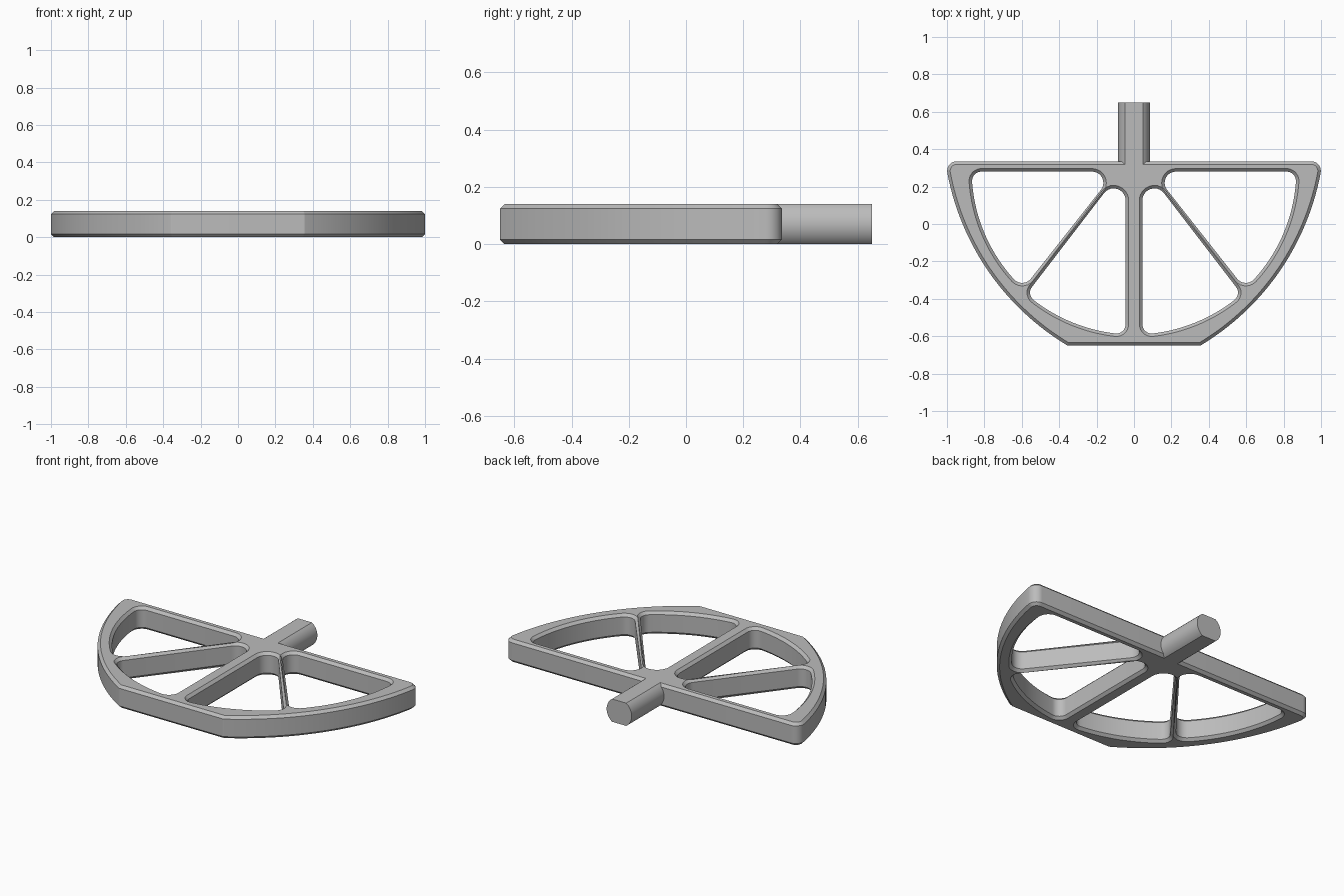
import bpy, bmesh, math
from mathutils import Vector

cube = bpy.data.objects.get("Cube")
if cube:
    bpy.data.objects.remove(cube, do_unlink=True)

HEIGHT, CHAMFER = 0.14, 0.016

grey = bpy.data.materials.new("plain grey")
grey.use_nodes = True
grey.diffuse_color = (0.5, 0.5, 0.5, 1)
grey.node_tree.nodes["Principled BSDF"].inputs["Base Color"].default_value = (0.5, 0.5, 0.5, 1)


def side_point(p, q, radius, t):
    """Point along a straight side (radius 0) or an arc bulging right of travel."""
    chord = q - p
    if not radius:
        return p + chord * t
    half = math.asin(chord.length / 2 / radius)
    left = Vector((-chord.y, chord.x)).normalized()
    centre = (p + q) / 2 + left * radius * math.cos(half)
    a = math.atan2(p.y - centre.y, p.x - centre.x) + 2 * half * t
    return centre + radius * Vector((math.cos(a), math.sin(a)))


def rounded_loop(corners):
    """Counter-clockwise loop from (x, y, fillet radius, radius of next side)."""
    n = len(corners)
    pts = [Vector(c[:2]) for c in corners]
    sides = [(pts[i], pts[(i + 1) % n], corners[i][3]) for i in range(n)]
    trims = []
    for i in range(n):
        u = side_point(*sides[i], 0.05) - pts[i]
        v = side_point(*sides[i - 1], 0.95) - pts[i]
        half = u.angle(v) / 2
        trims.append((corners[i][2] / math.tan(half), math.sin(half)))
    loop = []
    for i, side in enumerate(sides):
        length = (side[1] - side[0]).length
        before = sides[i - 1]
        trim, w = trims[i]
        a = side_point(*before, 1 - trim / (before[1] - before[0]).length)
        b = side_point(*side, trim / length)
        # circular fillet as a rational curve
        for k in range(11):
            t = k / 10
            f, g, h = (1 - t) ** 2, 2 * w * t * (1 - t), t * t
            loop.append((a * f + pts[i] * g + b * h) / (f + g + h))
        # interior of a curved side
        if side[2]:
            start, end = trim / length, 1 - trims[(i + 1) % n][0] / length
            loop += [side_point(*side, start + (end - start) * k / 28) for k in range(1, 28)]
    return loop


def offset(loop, d):
    """Shift a loop to the left of its travel by d."""
    result = []
    for i, p in enumerate(loop):
        a = (p - loop[i - 1]).normalized()
        b = (loop[(i + 1) % len(loop)] - p).normalized()
        m = (a + b).normalized()
        result.append(p + Vector((-m.y, m.x)) * d / max(m.dot(a), 0.5))
    return result


def finish(bm, name):
    bmesh.ops.recalc_face_normals(bm, faces=bm.faces)
    mesh = bpy.data.meshes.new(name)
    bm.to_mesh(mesh)
    bm.free()
    obj = bpy.data.objects.new(name, mesh)
    bpy.context.collection.objects.link(obj)
    mesh.materials.append(grey)
    bpy.ops.object.select_all(action='DESELECT')
    obj.select_set(True)
    bpy.context.view_layer.objects.active = obj
    bpy.ops.object.shade_smooth_by_angle(angle=math.radians(25))
    return obj


def ring_edges(ring):
    return [(ring[i - 1], ring[i]) for i in range(len(ring))]


# Outline of the frame and its two kinds of opening
outline = rounded_loop([(-0.355, -0.65, 0.02, 0), (0.355, -0.65, 0.02, 1.37),
                        (1.008, 0.335, 0.05, 0), (-1.008, 0.335, 0.05, 1.37)])
outer_hole = rounded_loop([(0.10, 0.28, 0.06, 0), (0.593, -0.345, 0.06, 0.868),
                           (0.868, 0.28, 0.05, 0)])
inner_hole = rounded_loop([(0.045, 0.315, 0.064, 0), (0.045, -0.59, 0.05, 0.88),
                           (0.575, -0.375, 0.05, 0)])

loops = [(outline, CHAMFER)]
for hole in (outer_hole, inner_hole):
    mirrored = [Vector((-p.x, p.y)) for p in reversed(hole)]
    loops += [(hole, -CHAMFER), (mirrored, -CHAMFER)]

# Spoked frame: chamfered walls, then the flat top and bottom
bm = bmesh.new()
caps = {0: [], HEIGHT: []}
for loop, inset in loops:
    rings = []
    for shift, z in ((inset, 0), (0, CHAMFER), (0, HEIGHT - CHAMFER), (inset, HEIGHT)):
        rings.append([bm.verts.new((p.x, p.y, z)) for p in offset(loop, shift)])
    for low, high in zip(rings, rings[1:]):
        for (a, b), (c, d) in zip(ring_edges(low), ring_edges(high)):
            bm.faces.new((a, b, d, c))
    caps[0] += [bm.edges.get(e) for e in ring_edges(rings[0])]
    caps[HEIGHT] += [bm.edges.get(e) for e in ring_edges(rings[-1])]
for z, edges in caps.items():
    bmesh.ops.triangle_fill(bm, edges=edges, use_beauty=True, normal=(0, 0, 1 if z else -1))
finish(bm, "spoked_frame")

# Shaft: round bar with flats level with the frame's top and bottom
bm = bmesh.new()
radius, mid = 0.085, HEIGHT / 2
flat = math.asin(mid / radius)
profile = []
for start in (-flat, math.pi - flat):
    for k in range(17):
        a = start + 2 * flat * k / 16
        profile.append((radius * math.cos(a), mid + radius * math.sin(a)))
ends = [[bm.verts.new((x, y, z)) for x, z in profile] for y in (0.318, 0.65)]
for (a, b), (c, d) in zip(ring_edges(ends[0]), ring_edges(ends[1])):
    bm.faces.new((a, b, d, c))
for ring in ends:
    bm.faces.new(ring)
finish(bm, "shaft")
